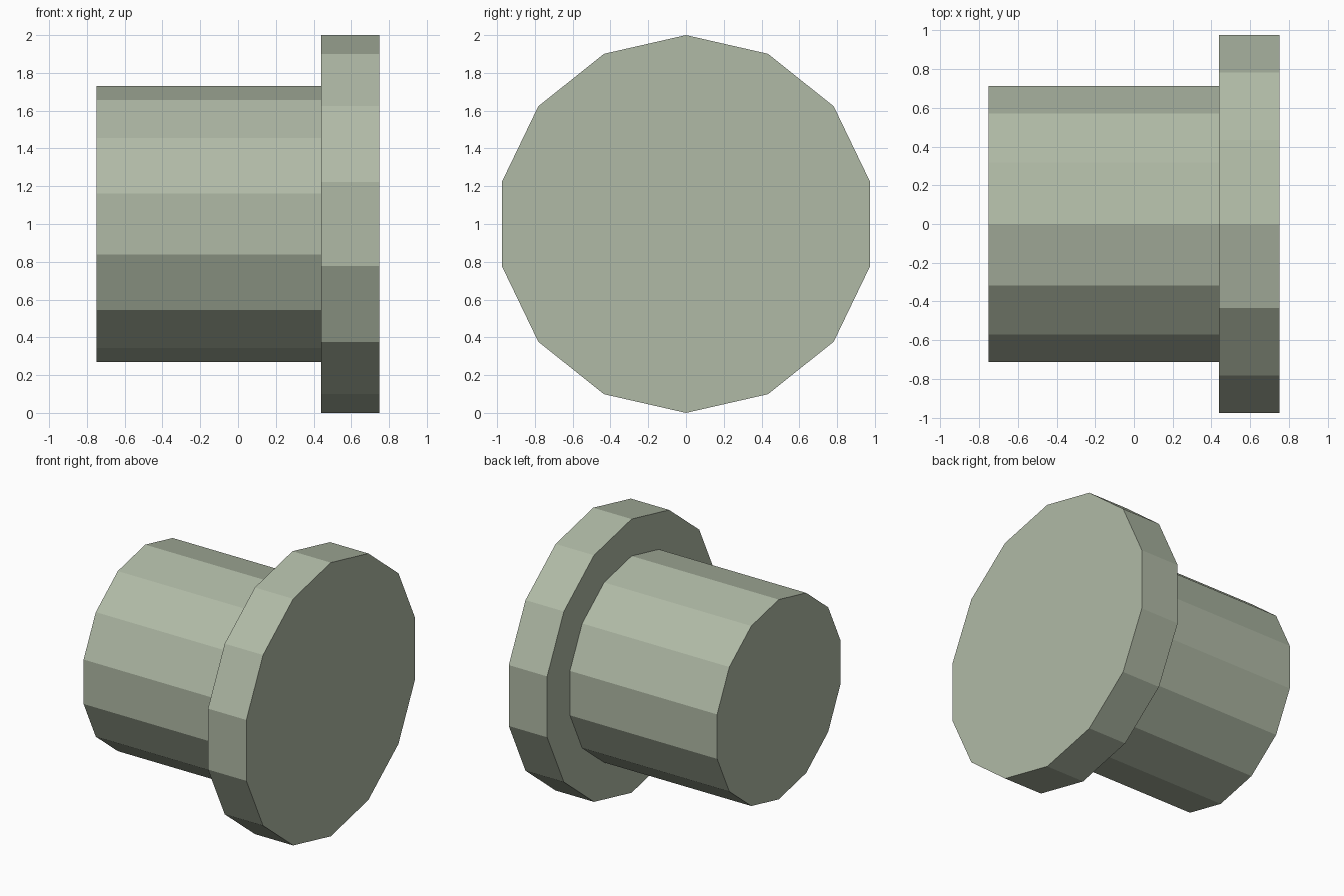
import bpy
import bmesh
from math import sin, cos, tau

cube = bpy.data.objects.get("Cube")
if cube:
    bpy.data.objects.remove(cube, do_unlink=True)

SIDES = 14
AXIS_HEIGHT = 1.0

# Single pale grey-green colour
sage = bpy.data.materials.new("sage_grey")
sage.use_nodes = True
colour = (0.434, 0.491, 0.381, 1)
sage.diffuse_color = colour
sage.node_tree.nodes["Principled BSDF"].inputs["Base Color"].default_value = colour


def prism(name, radius, x_start, x_end):
    """Flat-sided drum along x with a corner pointing straight up."""
    bm = bmesh.new()
    ring = []
    for i in range(SIDES):
        a = tau * i / SIDES
        ring.append(bm.verts.new((x_start, radius * sin(a), AXIS_HEIGHT + radius * cos(a))))
    cap = bm.faces.new(ring)
    result = bmesh.ops.extrude_face_region(bm, geom=[cap], use_keep_orig=True)
    moved = [v for v in result["geom"] if isinstance(v, bmesh.types.BMVert)]
    bmesh.ops.translate(bm, verts=moved, vec=(x_end - x_start, 0, 0))
    bmesh.ops.recalc_face_normals(bm, faces=bm.faces)
    mesh = bpy.data.meshes.new(name)
    bm.to_mesh(mesh)
    bm.free()
    mesh.materials.append(sage)
    obj = bpy.data.objects.new(name, mesh)
    bpy.context.collection.objects.link(obj)
    return obj


# Narrow barrel and the wide flange at its end
prism("barrel", 0.73, -0.75, 0.44)
prism("flange", 1.0, 0.44, 0.75)
